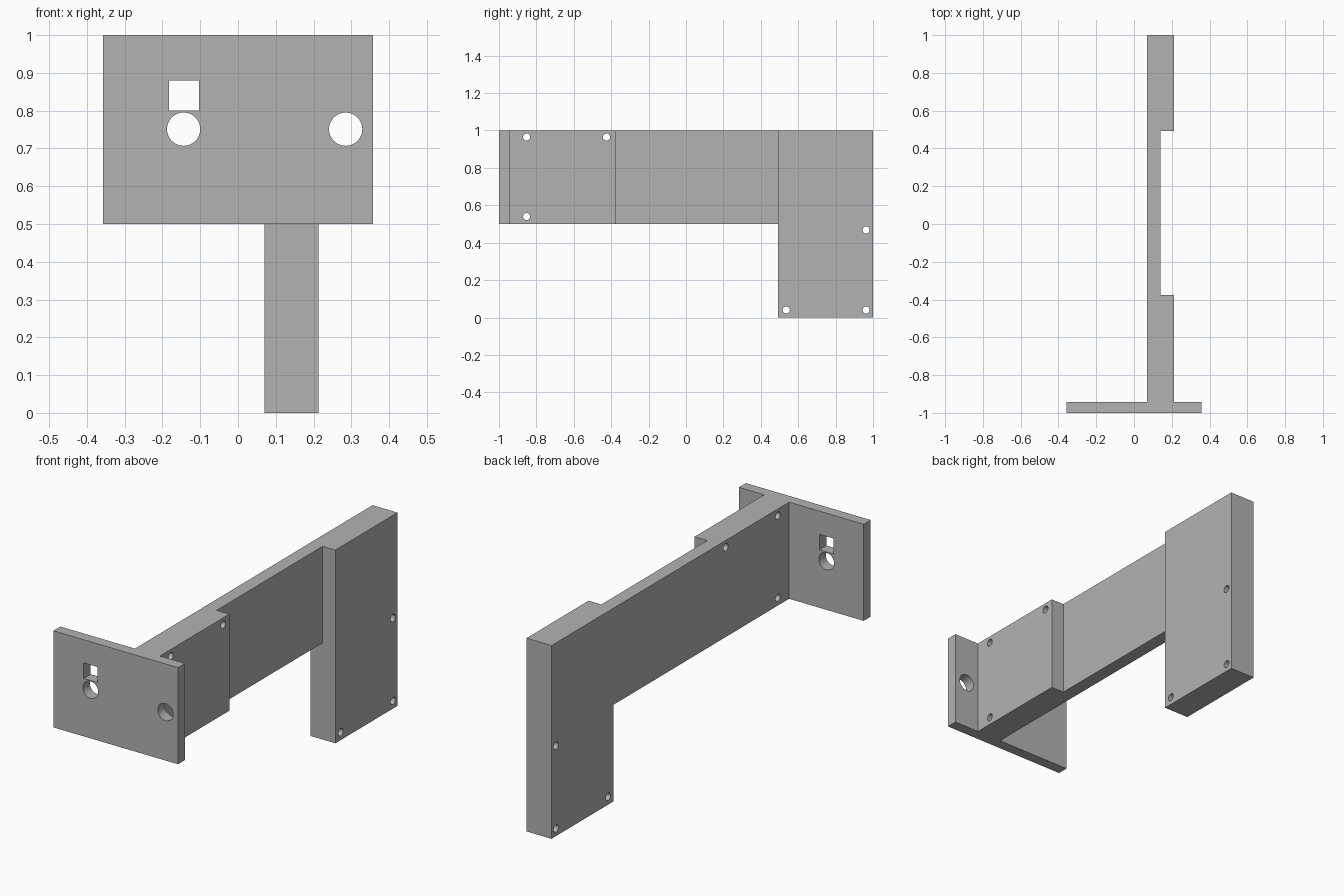
import bpy
import bmesh
from math import radians
from mathutils import Matrix, Vector

if "Cube" in bpy.data.objects:
    bpy.data.objects.remove(bpy.data.objects["Cube"])

grey = bpy.data.materials.new("plain grey")
grey.use_nodes = True
colour = (0.45, 0.45, 0.45, 1)
grey.diffuse_color = colour
grey.node_tree.nodes["Principled BSDF"].inputs["Base Color"].default_value = colour


def make_object(name, bm):
    bmesh.ops.recalc_face_normals(bm, faces=bm.faces)
    mesh = bpy.data.meshes.new(name)
    bm.to_mesh(mesh)
    bm.free()
    mesh.materials.append(grey)
    obj = bpy.data.objects.new(name, mesh)
    bpy.context.collection.objects.link(obj)
    return obj


def prism(name, outline, bottom, top):
    bm = bmesh.new()
    face = bm.faces.new([bm.verts.new((x, y, bottom)) for x, y in outline])
    raised = bmesh.ops.extrude_face_region(bm, geom=[face])["geom"]
    verts = [v for v in raised if isinstance(v, bmesh.types.BMVert)]
    bmesh.ops.translate(bm, verts=verts, vec=(0, 0, top - bottom))
    return make_object(name, bm)


def add_drill(bm, centre, radius, depth, axis, sides):
    turn = Matrix.Rotation(radians(90), 4, axis)
    bmesh.ops.create_cone(bm, cap_ends=True, segments=sides, radius1=radius, radius2=radius,
                          depth=depth, matrix=Matrix.Translation(centre) @ turn)


def combine(target, tool, operation):
    mod = target.modifiers.new(operation.lower(), "BOOLEAN")
    mod.operation = operation
    mod.solver = "EXACT"
    mod.object = tool
    bpy.context.view_layer.objects.active = target
    bpy.ops.object.modifier_apply(modifier=mod.name)
    bpy.data.objects.remove(tool)


# Front plate and stepped arm share one plan outline
W, IN, MID, OUT = 0.357, 0.07, 0.14, 0.213
PLATE_BACK, STEP, LEG = -0.943, -0.375, 0.492
plan = [(-W, -1), (W, -1), (W, PLATE_BACK), (OUT, PLATE_BACK), (OUT, STEP), (MID, STEP),
        (MID, LEG), (OUT, LEG), (OUT, 1), (IN, 1), (IN, PLATE_BACK), (-W, PLATE_BACK)]
bracket = prism("mounting_bracket", plan, 0.5, 1)

# Rear leg
leg = prism("rear_leg", [(IN, LEG), (OUT, LEG), (OUT, 1), (IN, 1)], 0, 1)
combine(bracket, leg, "UNION")

# Screw holes through the arm and leg
holes = bmesh.new()
for y, z in [(-0.852, 0.965), (-0.425, 0.965), (-0.852, 0.54),
             (0.963, 0.468), (0.536, 0.04), (0.963, 0.04)]:
    add_drill(holes, Vector((MID, y, z)), 0.019, 0.3, "Y", 32)

# Round holes and square window through the front plate
for x in (-0.144, 0.285):
    add_drill(holes, Vector((x, -0.97, 0.751)), 0.044, 0.2, "X", 48)
window = Matrix.Translation((-0.143, -0.97, 0.84)) @ Matrix.Diagonal((0.08, 0.2, 0.08, 1))
bmesh.ops.create_cube(holes, size=1, matrix=window)
combine(bracket, make_object("hole_cutters", holes), "DIFFERENCE")

# Smooth hole walls, crisp edges
bpy.ops.object.select_all(action="DESELECT")
bracket.select_set(True)
bpy.context.view_layer.objects.active = bracket
bpy.ops.object.shade_smooth_by_angle(angle=radians(30))
